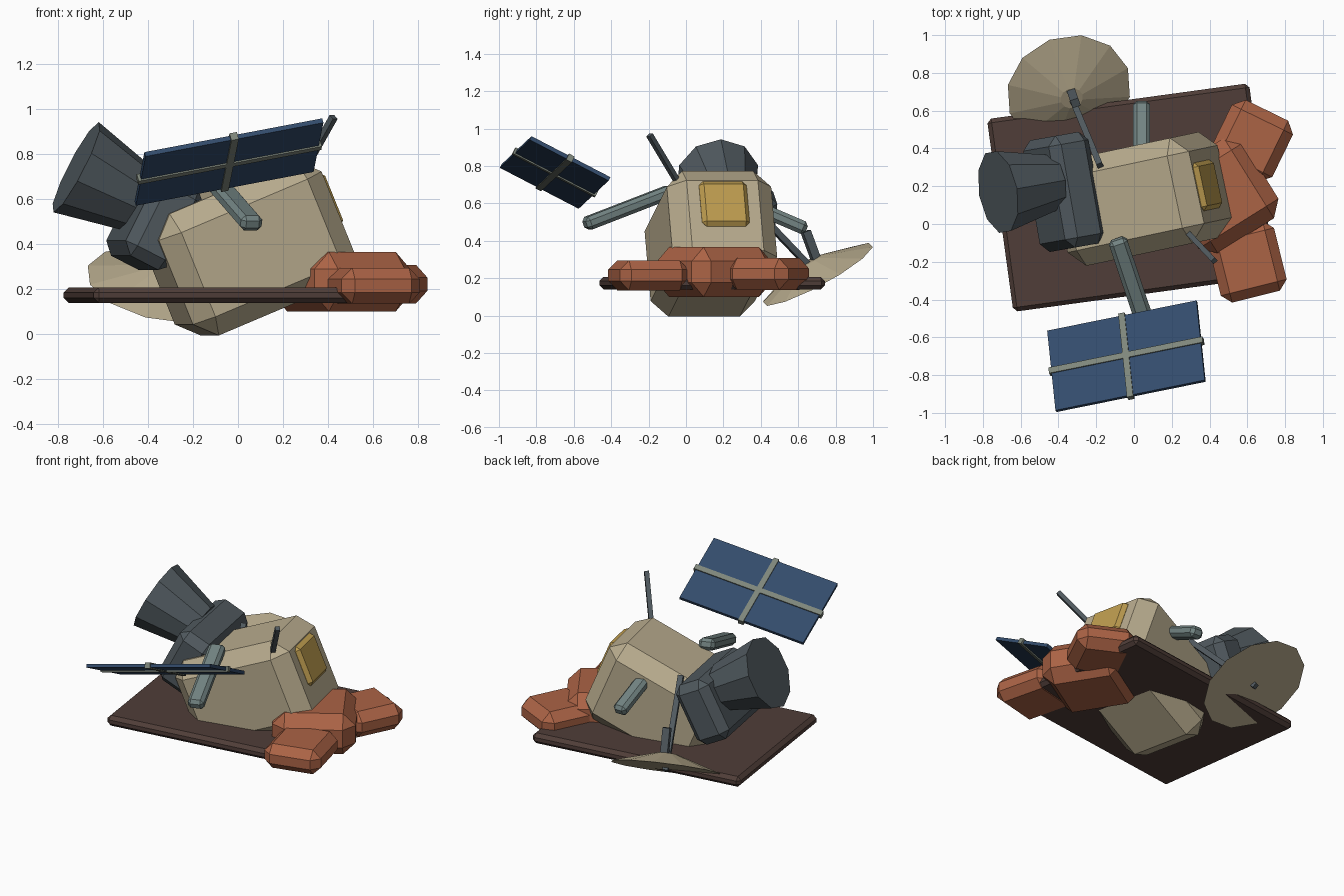
import bpy, bmesh
from math import radians
from mathutils import Matrix, Vector

cube = bpy.data.objects.get("Cube")
if cube:
    bpy.data.objects.remove(cube)


def material(name, rgb):
    m = bpy.data.materials.new(name)
    m.use_nodes = True
    color = (*rgb, 1)
    m.diffuse_color = color
    m.node_tree.nodes["Principled BSDF"].inputs["Base Color"].default_value = color
    return m


TAN = material("sand_tan", (.48, .41, .27))
RUST = material("rust_orange", (.41, .125, .06))
BROWN = material("dark_brown", (.08, .048, .04))
SLATE = material("slate_grey", (.08, .1, .113))
STEEL = material("pale_steel", (.17, .23, .225))
NAVY = material("panel_navy", (.033, .072, .15))
TRIM = material("panel_trim", (.21, .24, .2))
GOLD = material("window_gold", (.52, .34, .08))


def finish(name, bm, mat, loc, rot):
    me = bpy.data.meshes.new(name)
    bm.to_mesh(me)
    bm.free()
    me.materials.append(mat)
    ob = bpy.data.objects.new(name, me)
    ob.matrix_world = Matrix.Translation(loc) @ rot.to_4x4()
    bpy.context.collection.objects.link(ob)
    return ob


def box(name, size, loc, rot, mat, bevel=0):
    bm = bmesh.new()
    bmesh.ops.create_cube(bm, size=1)
    bmesh.ops.scale(bm, vec=size, verts=bm.verts)
    if bevel:
        bmesh.ops.bevel(bm, geom=bm.edges[:], offset=bevel, segments=1,
                        affect='EDGES', clamp_overlap=True)
    return finish(name, bm, mat, loc, rot)


def cone(name, sides, r1, r2, start, direction, depth, mat):
    bm = bmesh.new()
    bmesh.ops.create_cone(bm, cap_ends=True, segments=sides,
                          radius1=r1, radius2=r2, depth=depth)
    d = Vector(direction).normalized()
    rot = d.to_track_quat('Z', 'Y').to_matrix()
    return finish(name, bm, mat, Vector(start) + d * depth / 2, rot)


def beam(name, p, q, width, height, mat, bevel=0):
    p, q = Vector(p), Vector(q)
    rot = (q - p).to_track_quat('Z', 'Y').to_matrix()
    return box(name, (width, height, (q - p).length), (p + q) / 2, rot, mat, bevel)


def turn(yaw, pitch=0):
    return Matrix.Rotation(radians(yaw), 3, 'Z') @ Matrix.Rotation(radians(pitch), 3, 'Y')


# Ground slab
box("ground_slab", (1.4, 1.03, .068), (-.015, .14, .173), turn(7.8), BROWN, .022)

# Rocks piled at one end
box("large_rock", (.5, .5, .265), (.46, .15, .233), turn(32), RUST, .075)
box("back_rock", (.36, .36, .17), (.625, .44, .222), turn(-26), RUST, .055)
box("front_rock", (.36, .38, .16), (.6, -.2, .215), turn(14), RUST, .05)

# Tilted hull with its window
hull_rot = turn(12, -22.5)
hull_at = Vector((.045, .133, .383))
box("hull", (.8, .57, .585), hull_at, hull_rot, TAN, .09)
box("window", (.05, .26, .26), hull_at + hull_rot @ Vector((.4, 0, .065)),
    hull_rot, GOLD, .023)

# Engine block and bell
engine_rot = turn(10, 27)
box("engine_block", (.24, .6, .4), (-.37, .17, .495), engine_rot, SLATE, .05)
cone("engine_bell", 10, .15, .225, (-.43, .22, .592),
     engine_rot @ Vector((-1, 0, 0)), .33, SLATE)

# Side arms
beam("front_arm", (-.09, -.08, .665), (.065, -.54, .487), .1, .072, STEEL, .02)
beam("back_arm", (.04, .3, .61), (.04, .645, .462), .09, .072, STEEL, .02)

# Detached solar panel with a cross of trim bars
u = Vector((.79, .16, .15)).normalized()
w = u.cross(Vector((-.05, .42, -.22))).normalized()
panel_rot = Matrix((u, w.cross(u), w)).transposed()
panel_at = Vector((-.04, -.7, .765))
box("solar_panel", (.82, .477, .022), panel_at, panel_rot, NAVY)
box("panel_long_bar", (.845, .034, .036), panel_at, panel_rot, TRIM)
box("panel_short_bar", (.034, .5, .036), panel_at, panel_rot, TRIM)

# Fallen dish, its mast and brace
dish_axis = Vector((.18, -.47, .865)).normalized()
cone("dish", 12, .335, .06, (-.345, .705, .22), dish_axis, .085, TAN)
beam("dish_mast", (-.335, .71, .26), (-.31, .64, .45), .045, .045, SLATE)
beam("dish_brace", (-.35, .715, .205), (-.18, .31, .63), .033, .033, SLATE)

# Whip antenna
beam("antenna", (.27, -.03, .69), (.425, -.195, .965), .028, .028, SLATE)
